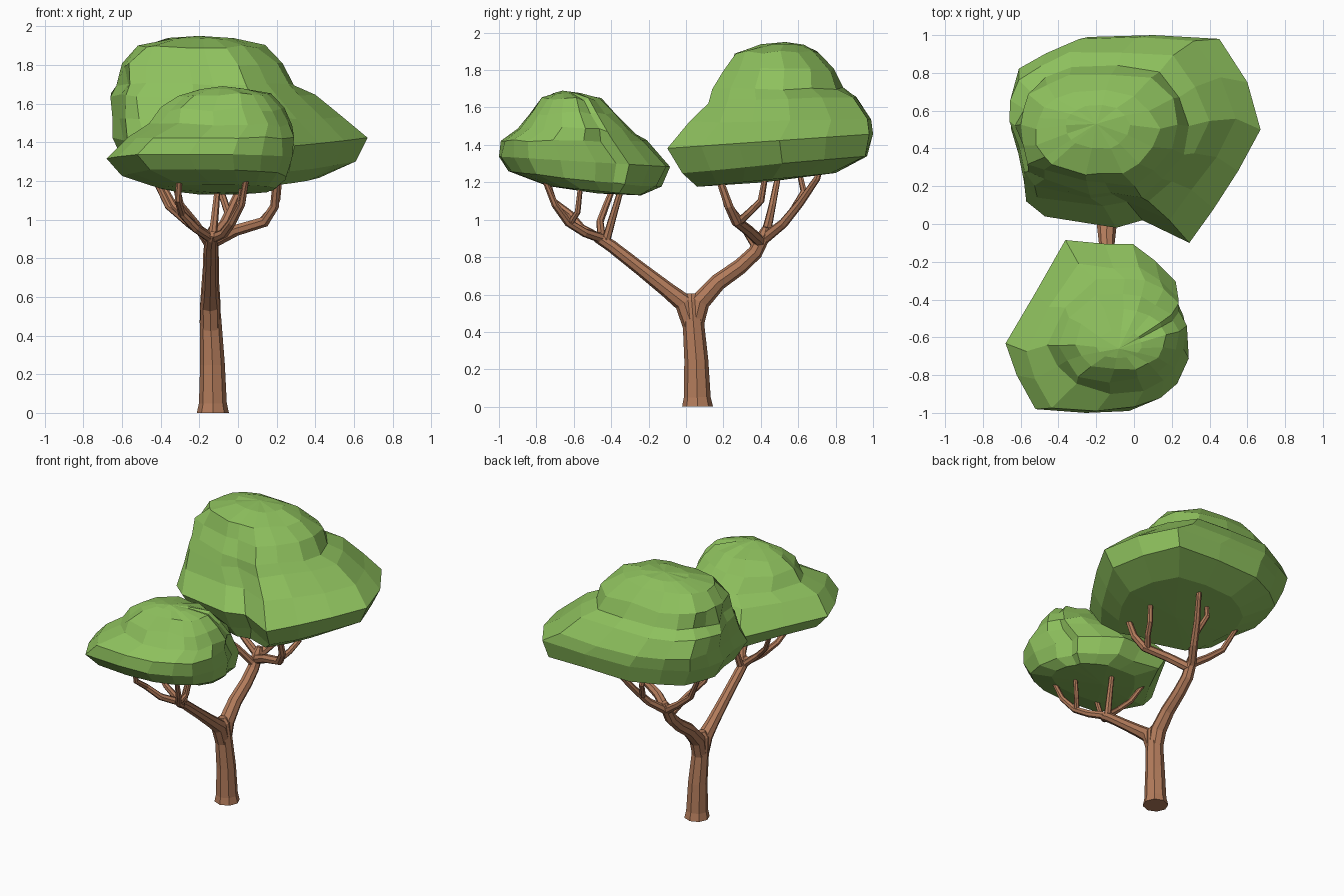
import bpy, bmesh, random
from math import cos, sin, pi, atan2
from mathutils import Vector

random.seed(4)


def material(name, rgb):
    m = bpy.data.materials.new(name)
    m.diffuse_color = (*rgb, 1)
    return m


leaf = material("leaf_green", (0.27, 0.53, 0.11))
bark = material("bark_brown", (0.45, 0.20, 0.105))


def finish(name, bm, mat):
    bmesh.ops.recalc_face_normals(bm, faces=bm.faces)
    me = bpy.data.meshes.new(name)
    bm.to_mesh(me)
    bm.free()
    me.materials.append(mat)
    ob = bpy.data.objects.new(name, me)
    bpy.context.collection.objects.link(ob)
    return ob


def skin_rings(bm, rings):
    n = len(rings[0])
    for a, b in zip(rings, rings[1:]):
        for i in range(n):
            bm.faces.new((a[i], a[(i + 1) % n], b[(i + 1) % n], b[i]))


def canopy(name, outline, rings, bottom, top):
    """Stacked rings: the plan outline fitted to each ring's x/y limits, rounder higher up."""
    bm = bmesh.new()
    xs, ys = [p[0] for p in outline], [p[1] for p in outline]
    c = ((min(xs) + max(xs)) / 2, (min(ys) + max(ys)) / 2)
    h = ((max(xs) - min(xs)) / 2, (max(ys) - min(ys)) / 2)
    unit = [((x - c[0]) / h[0], (y - c[1]) / h[1]) for x, y in outline]
    loops = []
    for z, x0, x1, y0, y1, rnd, slope, jit in rings:
        pts = []
        for u, v in unit:
            a = atan2(v, u)
            k = 1 + random.uniform(-jit, jit)
            pts.append((k * (u + (cos(a) * 1.05 - u) * rnd), k * (v + (sin(a) * 1.05 - v) * rnd)))
        us, vs = [p[0] for p in pts], [p[1] for p in pts]
        loop = []
        for u, v in pts:
            x = x0 + (x1 - x0) * (u - min(us)) / (max(us) - min(us))
            y = y0 + (y1 - y0) * (v - min(vs)) / (max(vs) - min(vs))
            dz = slope * (y - c[1]) + random.uniform(-jit, jit) * 0.25
            loop.append(bm.verts.new((x, y, z + dz)))
        loops.append(loop)
    skin_rings(bm, loops)
    for loop, tip in ((loops[0], bottom), (loops[-1], top)):
        v = bm.verts.new(tip)
        for i in range(len(loop)):
            bm.faces.new((loop[i], loop[(i + 1) % len(loop)], v))
    return finish(name, bm, leaf)


def tube(bm, path, sides=8):
    """Tapered limb through (x, y, z, radius) points."""
    pts = [Vector(p[:3]) for p in path]
    rings = []
    side = Vector((1, 0, 0))
    for i, p in enumerate(pts):
        t = (pts[min(i + 1, len(pts) - 1)] - pts[max(i - 1, 0)]).normalized()
        if i == 0 and p.z == 0:
            t = Vector((0, 0, 1))
        side = (side - t * side.dot(t)).normalized()
        other = t.cross(side)
        r = path[i][3]
        rings.append([bm.verts.new(p + r * (cos(2 * pi * k / sides) * side + sin(2 * pi * k / sides) * other))
                      for k in range(sides)])
    skin_rings(bm, rings)
    bm.faces.new(rings[0])
    bm.faces.new(rings[-1])


def limbs(name, paths, sides=8):
    bm = bmesh.new()
    for p in paths:
        tube(bm, p, sides)
    return finish(name, bm, bark)


# Trunk and the two main limbs of the fork
limbs("trunk", [[(-.13, .062, 0, .083), (-.13, .06, .05, .072), (-.132, .055, .25, .064),
                 (-.142, .037, .48, .056), (-.145, .03, .57, .05), (-.145, .03, .605, .025)]])
limbs("main_limbs", [
    [(-.142, .045, .44, .05), (-.143, .075, .56, .053), (-.143, .17, .665, .046), (-.14, .29, .75, .042),
     (-.14, .37, .825, .04), (-.135, .42, .92, .035), (-.13, .43, .96, .02)],
    [(-.142, .03, .44, .05), (-.144, -.01, .555, .052), (-.144, -.1, .625, .042), (-.142, -.24, .735, .036),
     (-.14, -.40, .86, .033), (-.135, -.47, .905, .03), (-.13, -.50, .925, .018)]])

# Branches carrying the large crown
limbs("large_crown_branches", [
    [(-.135, .40, .88, .032), (-.01, .33, .945, .03), (.14, .27, .99, .028), (.19, .23, 1.07, .024), (.205, .16, 1.27, .018)],
    [(.12, .28, .985, .022), (.17, .34, 1.04, .02), (.20, .40, 1.10, .019), (.22, .43, 1.27, .015)],
    [(-.135, .42, .90, .03), (-.07, .52, .98, .026), (-.02, .61, 1.09, .022), (.04, .70, 1.22, .018), (.05, .73, 1.32, .014)],
    [(-.05, .56, 1.03, .02), (-.09, .63, 1.15, .018), (-.11, .60, 1.28, .014)],
    [(-.135, .42, .90, .028), (-.25, .44, .98, .024), (-.36, .46, 1.07, .02), (-.46, .50, 1.27, .015)],
    [(-.135, .38, .85, .026), (-.22, .30, .98, .022), (-.30, .22, 1.08, .02), (-.34, .17, 1.27, .015)]], 7)

# Branches carrying the small crown
limbs("small_crown_branches", [
    [(-.135, -.45, .90, .027), (-.07, -.54, .93, .024), (-.03, -.63, .985, .022), (.02, -.70, 1.08, .019), (.05, -.77, 1.25, .014)],
    [(-.035, -.62, .98, .018), (.0, -.58, 1.04, .016), (.03, -.56, 1.22, .013)],
    [(-.135, -.46, .90, .025), (-.22, -.56, .955, .023), (-.29, -.62, 1.03, .02), (-.31, -.71, 1.10, .018), (-.30, -.76, 1.27, .014)],
    [(-.135, -.43, .88, .024), (-.12, -.39, 1.02, .02), (-.10, -.33, 1.22, .014)],
    [(-.135, -.45, .89, .024), (-.25, -.46, .99, .02), (-.33, -.43, 1.07, .018), (-.41, -.37, 1.22, .013)]], 7)

# Large crown
canopy("large_crown",
       [(.67, .5), (.6, .75), (.45, .98), (.1, 1), (-.25, .99), (-.45, .9), (-.6, .8), (-.65, .65), (-.66, .5),
        (-.6, .3), (-.58, .12), (-.48, .04), (-.1, -.02), (.04, .02), (.29, -.1), (.42, .08), (.55, .28)],
       [(1.215, -.42, .42, .06, .80, .3, .10, 0),
        (1.295, -.59, .61, -.02, .97, .0, .09, .02),
        (1.42, -.65, .67, -.10, 1.0, .0, .07, .0),
        (1.53, -.65, .54, .02, .99, .1, .02, .025),
        (1.64, -.66, .40, .12, .91, .3, .03, .04),
        (1.70, -.63, .29, .14, .84, .5, .0, .04),
        (1.80, -.60, .23, .20, .79, .6, .0, .05),
        (1.895, -.52, .14, .26, .71, .7, .0, .04),
        (1.935, -.36, -.02, .40, .63, .8, .0, .02)],
       (0, .42, 1.20), (-.2, .53, 1.95))

# Small crown
canopy("small_crown",
       [(.29, -.67), (.27, -.48), (.22, -.37), (.23, -.3), (.12, -.19), (0, -.1), (-.15, -.1), (-.36, -.08),
        (-.52, -.36), (-.68, -.63), (-.62, -.8), (-.52, -.98), (-.25, -1), (-.02, -.99), (.13, -.92), (.24, -.84)],
       [(1.16, -.40, .19, -.74, -.24, .3, -.10, 0),
        (1.215, -.60, .25, -.95, -.13, .0, -.10, .02),
        (1.31, -.68, .28, -1.0, -.085, .0, -.06, .0),
        (1.42, -.57, .29, -.99, -.21, .1, .0, .03),
        (1.485, -.46, .28, -.90, -.29, .4, -.02, .05),
        (1.57, -.40, .24, -.84, -.37, .6, .0, .05),
        (1.645, -.31, .17, -.77, -.45, .7, .0, .04),
        (1.675, -.20, .04, -.71, -.56, .8, .0, .02)],
       (-.13, -.47, 1.14), (-.08, -.66, 1.69))
